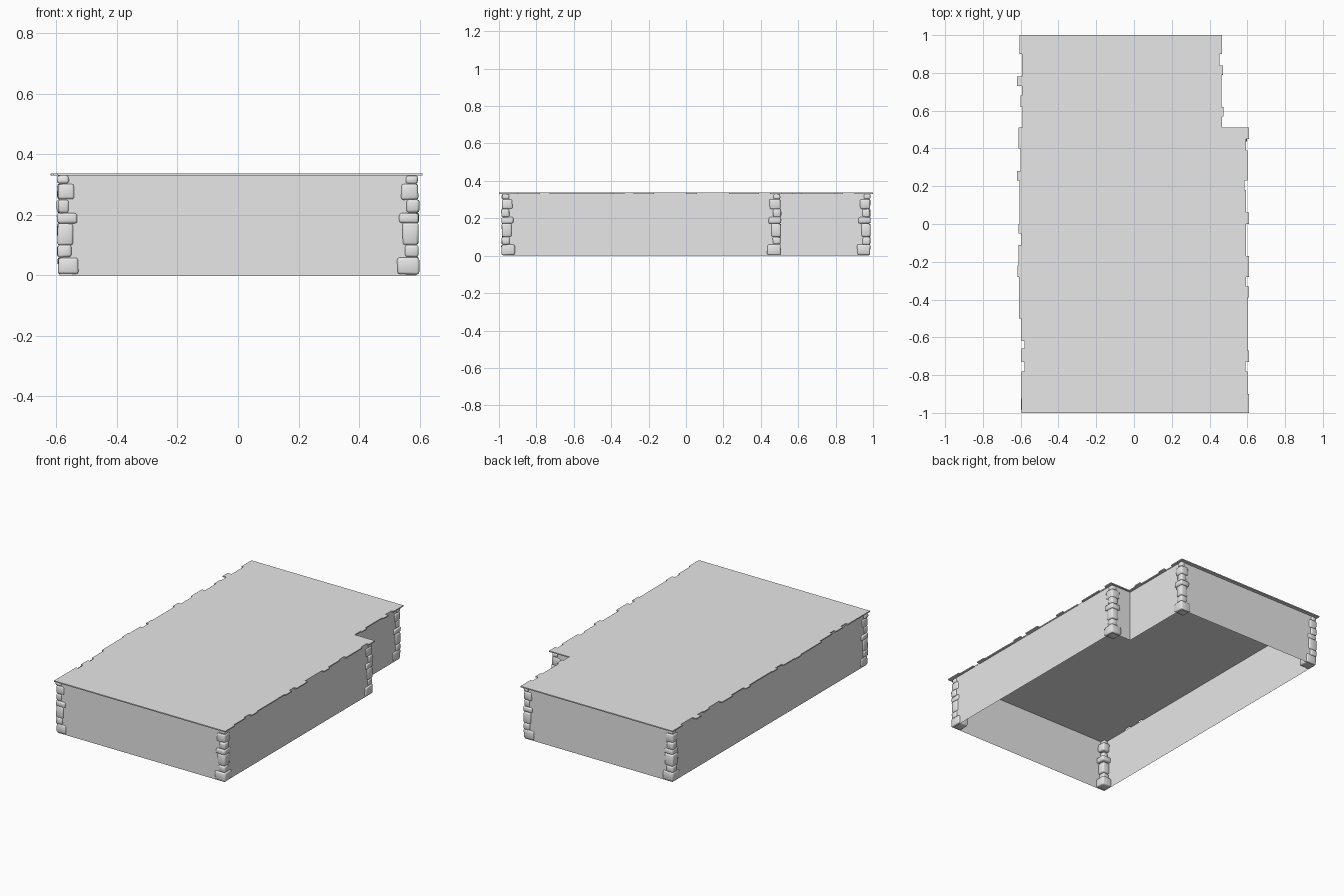
import bpy, bmesh, random
from mathutils import Vector

random.seed(4)
cube = bpy.data.objects.get("Cube")
if cube:
    bpy.data.objects.remove(cube, do_unlink=True)

grey = bpy.data.materials.new("plain_grey")
grey.use_nodes = True
grey.diffuse_color = (0.8, 0.8, 0.8, 1)
grey.node_tree.nodes["Principled BSDF"].inputs["Base Color"].default_value = (0.8, 0.8, 0.8, 1)


def finish(name, bm):
    mesh = bpy.data.meshes.new(name)
    bm.to_mesh(mesh)
    bm.free()
    mesh.materials.append(grey)
    obj = bpy.data.objects.new(name, mesh)
    bpy.context.collection.objects.link(obj)
    return obj


def extrude_outline(bm, outline, z, height):
    face = bm.faces.new([bm.verts.new((x, y, z)) for x, y in outline])
    result = bmesh.ops.extrude_face_region(bm, geom=[face])
    top = [v for v in result["geom"] if isinstance(v, bmesh.types.BMVert)]
    bmesh.ops.translate(bm, verts=top, vec=(0, 0, height))
    bmesh.ops.recalc_face_normals(bm, faces=bm.faces[:])


# Thin outer walls with a notched back corner, open underneath
SIDE, END, NOTCH_X, NOTCH_Y, TOP = 0.589, 0.978, 0.45, 0.5, 0.332
walls_bm = bmesh.new()
extrude_outline(walls_bm, [(-SIDE, -END), (SIDE, -END), (SIDE, NOTCH_Y),
                           (NOTCH_X, NOTCH_Y), (NOTCH_X, END), (-SIDE, END)], 0, TOP)
caps = [f for f in walls_bm.faces if abs(f.normal.z) > 0.5]
bmesh.ops.delete(walls_bm, geom=caps, context="FACES_ONLY")
finish("walls", walls_bm)


# Roof slab whose long edges step in and out; each step is (start y, edge x)
def stepped(steps, end):
    points = []
    for i, (y, x) in enumerate(steps):
        stop = steps[i + 1][0] if i + 1 < len(steps) else end
        points += [(x, y), (x, stop)]
    return points


right_steps = [(-1, 0.61), (-0.9, 0.6), (-0.78, 0.59), (-0.73, 0.61), (-0.67, 0.602),
               (-0.45, 0.6), (-0.39, 0.61), (-0.33, 0.592), (-0.28, 0.61), (-0.17, 0.592),
               (0, 0.608), (0.06, 0.594), (0.18, 0.586), (0.23, 0.602), (0.39, 0.592),
               (0.45, 0.608)]
notch_steps = [(0.51, 0.465), (0.57, 0.475), (0.62, 0.462), (0.79, 0.472), (0.84, 0.452),
               (0.9, 0.466)]
left_steps = [(1, -0.605), (0.9, -0.592), (0.78, -0.619), (0.73, -0.592), (0.68, -0.6),
              (0.62, -0.59), (0.51, -0.612), (0.4, -0.6), (0.28, -0.619), (0.23, -0.606),
              (0, -0.612), (-0.05, -0.596), (-0.11, -0.612), (-0.22, -0.618),
              (-0.28, -0.61), (-0.5, -0.596), (-0.62, -0.58), (-0.66, -0.596),
              (-0.73, -0.58), (-0.78, -0.596)]
roof_bm = bmesh.new()
extrude_outline(roof_bm, stepped(right_steps, 0.51) + stepped(notch_steps, 1)
                + stepped(left_steps, -1), 0.33, 0.007)
finish("roof", roof_bm)

# Uneven rounded stones stacked at each outside corner: (top height, width)
stones = [(0.06, 0.07), (0.1, 0.045), (0.172, 0.053), (0.206, 0.063),
          (0.25, 0.04), (0.302, 0.055), (0.33, 0.037)]


def stone_column(name, corner_x, corner_y, sign_x, sign_y):
    bm = bmesh.new()
    bottom = 0.004
    for top, width in stones:
        block = bmesh.ops.create_cube(bm, size=1)["verts"]
        lip = random.uniform(0.004, 0.01)
        size = width + random.uniform(-0.004, 0.004)
        for v in block:
            inset_x = -lip if v.co.x > 0 else size - lip
            inset_y = -lip if v.co.y > 0 else size - lip
            z = top if v.co.z > 0 else bottom
            wobble = Vector([random.uniform(-0.002, 0.002) for _ in range(3)])
            v.co = Vector((corner_x - sign_x * inset_x, corner_y - sign_y * inset_y, z)) + wobble
        bottom = top
    bmesh.ops.recalc_face_normals(bm, faces=bm.faces[:])
    obj = finish(name, bm)
    bevel = obj.modifiers.new("rounded_edges", "BEVEL")
    bevel.width = 0.008
    bevel.segments = 2
    for p in obj.data.polygons:
        p.use_smooth = True


stone_column("front_right_stones", -SIDE, -END, -1, -1)
stone_column("front_left_stones", SIDE, -END, 1, -1)
stone_column("notch_stones", SIDE, NOTCH_Y, 1, 1)
stone_column("back_left_stones", NOTCH_X, END, 1, 1)
stone_column("back_right_stones", -SIDE, END, -1, 1)
